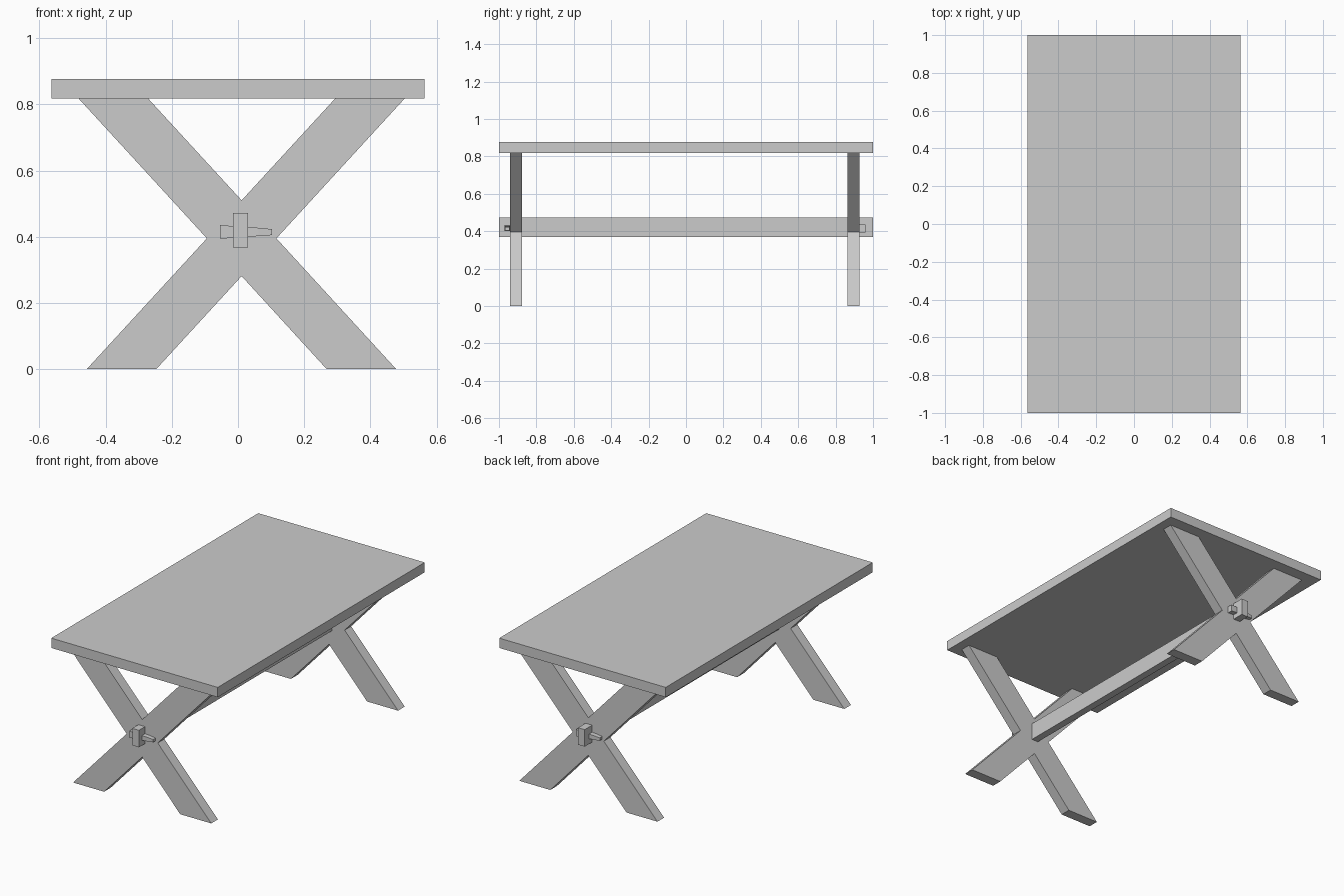
import bpy, bmesh
from mathutils import Matrix

if "Cube" in bpy.data.objects:
    bpy.data.objects.remove(bpy.data.objects["Cube"])

CX = 0.009      # centre line of the beam and wedges
CY = -0.0065    # midpoint between the two trestles


def finish(name, bm):
    bmesh.ops.recalc_face_normals(bm, faces=bm.faces)
    me = bpy.data.meshes.new(name)
    bm.to_mesh(me)
    bm.free()
    ob = bpy.data.objects.new(name, me)
    bpy.context.collection.objects.link(ob)
    return ob


def box(name, lo, hi):
    bm = bmesh.new()
    bmesh.ops.create_cube(bm, size=1)
    for v in bm.verts:
        v.co = [(a + b) / 2 + c * (b - a) for a, b, c in zip(lo, hi, v.co)]
    return finish(name, bm)


def trestle(name, y0, y1):
    # X-shaped outline, extruded along y
    pts = [(-0.457, 0), (-0.247, 0), (0.011, 0.281), (0.268, 0), (0.478, 0),
           (0.116, 0.395), (0.503, 0.817), (0.293, 0.817), (0.011, 0.510),
           (-0.271, 0.817), (-0.481, 0.817), (-0.094, 0.395)]
    bm = bmesh.new()
    face = bm.faces.new([bm.verts.new((x, y0, z)) for x, z in pts])
    ext = bmesh.ops.extrude_face_region(bm, geom=[face])
    moved = [g for g in ext["geom"] if isinstance(g, bmesh.types.BMVert)]
    bmesh.ops.translate(bm, verts=moved, vec=(0, y1 - y0, 0))
    return finish(name, bm)


def wedge(name, turned):
    # sections along x: x, z low, z high, y outer, y inner
    sections = [(-0.054, 0.394, 0.435, -0.973, -0.941),
                (0.062, 0.402, 0.427, -0.970, -0.941),
                (0.103, 0.405, 0.423, -0.967, -0.944)]
    bm = bmesh.new()
    rings = [[bm.verts.new(p) for p in ((x, ya, za), (x, yb, za), (x, yb, zb), (x, ya, zb))]
             for x, za, zb, ya, yb in sections]
    bm.faces.new(rings[0])
    bm.faces.new(rings[-1])
    for a, b in zip(rings, rings[1:]):
        for i in range(4):
            j = (i + 1) % 4
            bm.faces.new((a[i], a[j], b[j], b[i]))
    if turned:
        bmesh.ops.rotate(bm, verts=bm.verts, cent=(CX, CY, 0),
                         matrix=Matrix.Diagonal((-1, -1, 1)))
    return finish(name, bm)


# Table top
box("table_top", (-0.563, -1, 0.817), (0.563, 1, 0.877))

# Crossed legs at each end
trestle("front_crossed_legs", -0.941, -0.877)
trestle("back_crossed_legs", 0.864, 0.928)

# Long stretcher beam through both leg crossings
box("stretcher_beam", (-0.015, -1, 0.368), (0.030, 1, 0.472))

# Locking wedges through the beam ends
wedge("front_wedge", False)
wedge("back_wedge", True)
